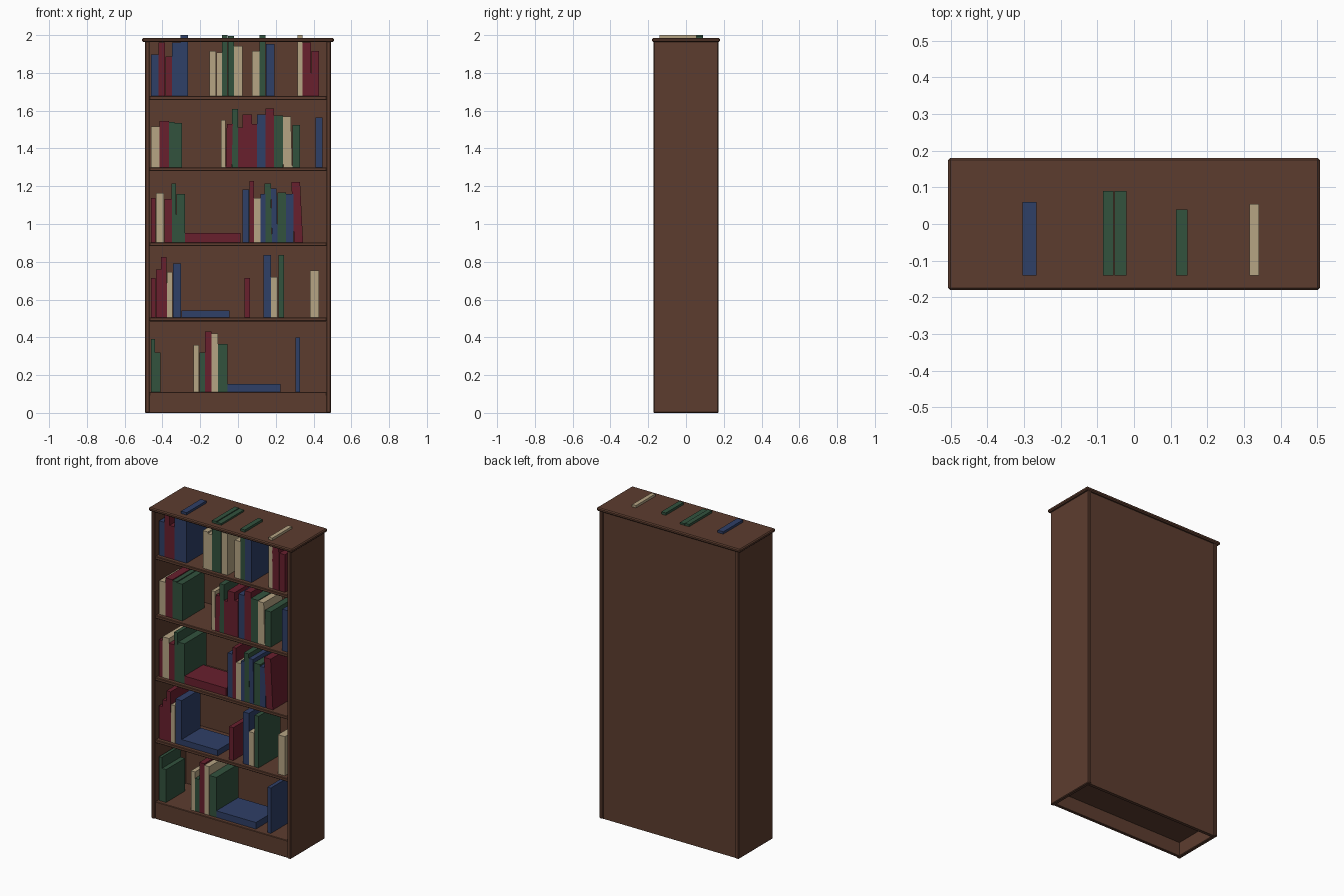
import bpy
import random

random.seed(4)

if "Cube" in bpy.data.objects:
    bpy.data.objects.remove(bpy.data.objects["Cube"], do_unlink=True)


def make_material(name, rgb):
    material = bpy.data.materials.new(name)
    material.use_nodes = True
    colour = (*rgb, 1)
    material.diffuse_color = colour
    material.node_tree.nodes["Principled BSDF"].inputs["Base Color"].default_value = colour
    return material


wood = make_material("brown_wood", (0.108, 0.046, 0.028))
covers = {
    "red": make_material("red_cover", (0.14, 0.014, 0.027)),
    "blue": make_material("blue_cover", (0.028, 0.05, 0.135)),
    "green": make_material("green_cover", (0.032, 0.084, 0.048)),
    "cream": make_material("cream_cover", (0.47, 0.376, 0.231)),
}


def box(name, material, x, y, z, lean=0, bevel=0):
    """Box from (low, high) ranges; lean slides the upper face along x."""
    corners = [(px + (lean if pz == z[1] else 0), py, pz)
               for px in x for py in y for pz in z]
    faces = [(0, 1, 3, 2), (4, 6, 7, 5), (0, 4, 5, 1),
             (2, 3, 7, 6), (0, 2, 6, 4), (1, 5, 7, 3)]
    mesh = bpy.data.meshes.new(name)
    mesh.from_pydata(corners, [], faces)
    mesh.materials.append(material)
    part = bpy.data.objects.new(name, mesh)
    bpy.context.collection.objects.link(part)
    if bevel:
        modifier = part.modifiers.new("soft_edge", "BEVEL")
        modifier.width = bevel
        modifier.segments = 1
    return part


# Case
for side, sign in (("left", 1), ("right", -1)):
    box(side + "_side", wood, sorted((sign * 0.468, sign * 0.492)),
        (-0.172, 0.172), (0, 1.967), bevel=0.004)
box("top_board", wood, (-0.507, 0.507), (-0.18, 0.18), (1.963, 1.985), bevel=0.006)
box("back_panel", wood, (-0.47, 0.47), (0.145, 0.165), (0, 1.965))
box("kick_board", wood, (-0.47, 0.47), (-0.165, -0.145), (0, 0.095), bevel=0.002)

# Shelves
shelf_tops = [0.11, 0.505, 0.903, 1.3, 1.677]
for level, height in enumerate(shelf_tops):
    box(f"shelf_{level}", wood, (-0.47, 0.47), (-0.165, 0.147),
        (height - 0.02, height), bevel=0.003)


# Books, packed from the right side: cover, width, height, lean, depth in mm
def fill_shelf(level, books):
    cursor = -0.46
    for number, (cover, *sizes) in enumerate(books):
        sizes = [size / 1000 for size in sizes]
        width = sizes[0]
        if cover != "gap":
            lean = sizes[2] if len(sizes) > 2 else 0
            depth = sizes[3] if len(sizes) > 3 else random.uniform(0.185, 0.23)
            z = shelf_tops[level]
            box(f"{cover}_book_{level}_{number}", covers[cover],
                (cursor, cursor + width - 0.0005), (-0.14, -0.14 + depth),
                (z, z + sizes[1]), lean)
        cursor += width


fill_shelf(0, [
    ("green", 20, 280), ("green", 30, 210), ("gap", 175),
    ("cream", 30, 250), ("green", 30, 210), ("red", 35, 320),
    ("cream", 35, 310), ("green", 50, 255),
    ("blue", 280, 42), ("gap", 80), ("blue", 25, 290),
])
fill_shelf(1, [
    ("red", 25, 210), ("red", 30, 255), ("red", 30, 320, -3),
    ("cream", 30, 240), ("blue", 45, 285), ("blue", 255, 37),
    ("gap", 80), ("red", 30, 210), ("gap", 70), ("blue", 40, 330),
    ("cream", 35, 215), ("gap", 5), ("green", 28, 330),
    ("gap", 137), ("cream", 50, 250),
])
fill_shelf(2, [
    ("red", 25, 235), ("cream", 45, 260), ("red", 40, 230),
    ("green", 25, 312, -3), ("green", 45, 255), ("red", 295, 50),
    ("gap", 10), ("blue", 35, 280), ("red", 25, 325),
    ("cream", 35, 235), ("blue", 25, 255), ("green", 35, 312, -6),
    ("blue", 30, 285, -5), ("green", 45, 265), ("blue", 38, 255),
    ("gap", 5), ("red", 47, 320, -16),
])
fill_shelf(3, [
    ("cream", 45, 215), ("red", 50, 245), ("green", 30, 240),
    ("green", 40, 235), ("gap", 205), ("cream", 25, 250),
    ("red", 32, 230, 6), ("green", 33, 310), ("red", 25, 210),
    ("red", 50, 280), ("red", 25, 230), ("blue", 45, 280),
    ("red", 45, 312), ("green", 50, 275), ("cream", 48, 270, -8),
    ("green", 42, 225), ("gap", 80), ("blue", 37, 265),
])
fill_shelf(4, [
    ("blue", 40, 220), ("red", 35, 285), ("red", 35, 210),
    ("blue", 45, 285), ("blue", 40, 323, 0, 200), ("gap", 115),
    ("cream", 35, 240), ("cream", 30, 230), ("green", 30, 323, 0, 230),
    ("gap", 2), ("green", 33, 319, 0, 230), ("cream", 45, 265),
    ("gap", 50), ("cream", 40, 240), ("green", 32, 323, 0, 180),
    ("blue", 48, 275), ("gap", 120), ("cream", 27, 323, 0, 195),
    ("red", 48, 285, -4), ("red", 40, 240),
])
